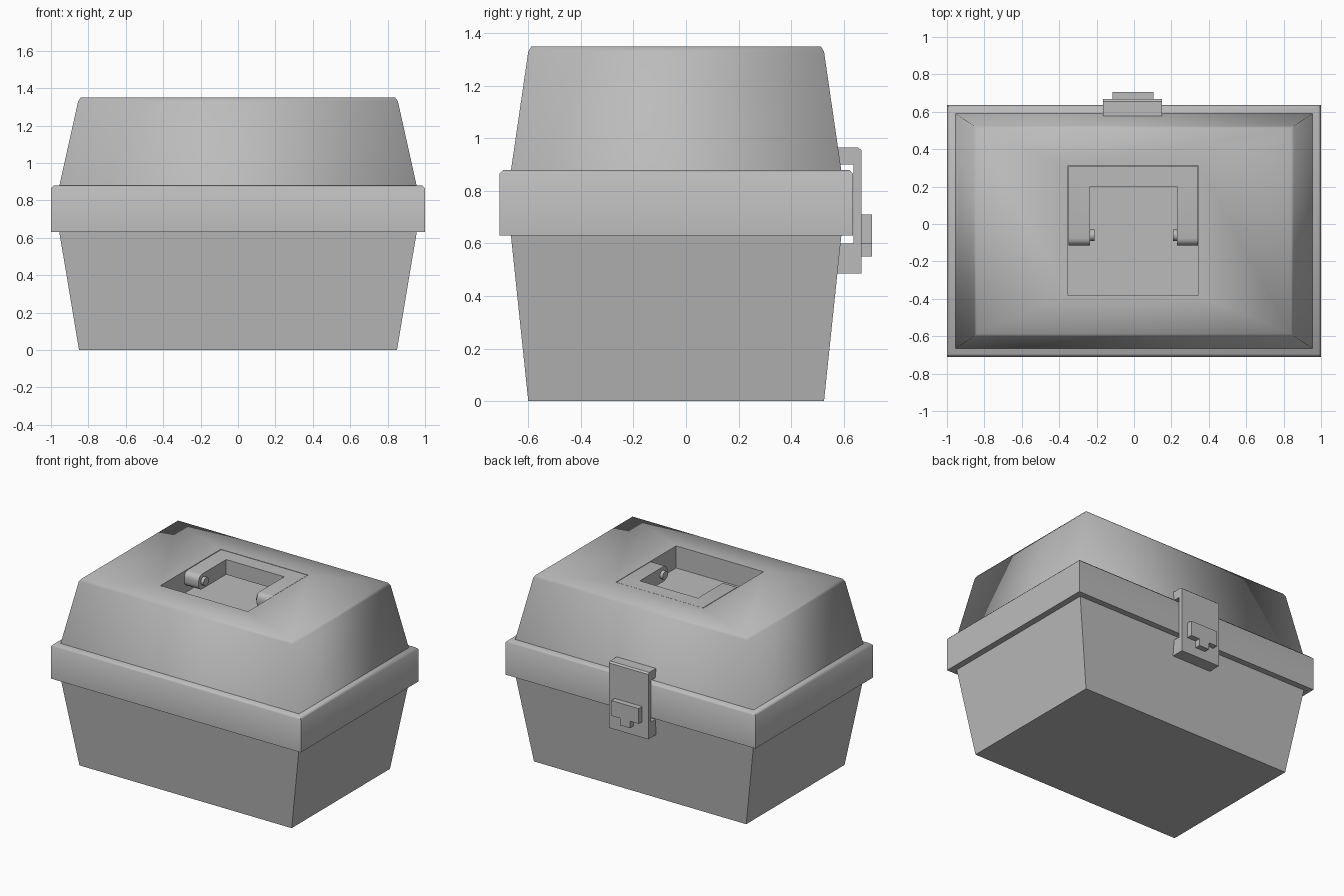
import bpy, bmesh, math
from mathutils import Matrix

cube = bpy.data.objects.get("Cube")
if cube:
    bpy.data.objects.remove(cube, do_unlink=True)

GREY = (0.5, 0.5, 0.5, 1)
grey = bpy.data.materials.new("plain_grey")
grey.use_nodes = True
grey.diffuse_color = GREY
grey.node_tree.nodes["Principled BSDF"].inputs["Base Color"].default_value = GREY


def finish(name, bm, angle=None):
    """Turn a bmesh into a named object, smoothed below the given angle."""
    bmesh.ops.recalc_face_normals(bm, faces=bm.faces)
    if angle is not None:
        for f in bm.faces:
            f.smooth = True
        for e in bm.edges:
            if e.calc_face_angle(0) > math.radians(angle):
                e.smooth = False
    mesh = bpy.data.meshes.new(name)
    bm.to_mesh(mesh)
    bm.free()
    mesh.materials.append(grey)
    obj = bpy.data.objects.new(name, mesh)
    bpy.context.collection.objects.link(obj)
    return obj


def loft(rings):
    """Closed stack of rectangles, each (x0, x1, y0, y1, z)."""
    bm = bmesh.new()
    loops = []
    for x0, x1, y0, y1, z in rings:
        corners = ((x0, y0), (x1, y0), (x1, y1), (x0, y1))
        loops.append([bm.verts.new((x, y, z)) for x, y in corners])
    for a, b in zip(loops, loops[1:]):
        for i in range(4):
            j = (i + 1) % 4
            bm.faces.new((a[i], a[j], b[j], b[i]))
    bm.faces.new(loops[0])
    bm.faces.new(loops[-1])
    return bm, loops


def extrude(points, place, vector):
    """Extrude a 2D outline, placed in 3D by a function, along a vector."""
    bm = bmesh.new()
    face = bm.faces.new([bm.verts.new(place(u, v)) for u, v in points])
    out = bmesh.ops.extrude_face_region(bm, geom=[face])
    verts = [g for g in out["geom"] if isinstance(g, bmesh.types.BMVert)]
    bmesh.ops.translate(bm, verts=verts, vec=vector)
    return bm


# Tapered lower box
bm, _ = loft([(-0.85, 0.85, -0.60, 0.525, 0), (-0.957, 0.957, -0.667, 0.592, 0.64)])
finish("lower_box", bm, 30)

# Rim band with a softened top edge
bm, _ = loft([(-1, 1, -0.71, 0.635, 0.63), (-1, 1, -0.71, 0.635, 0.865),
              (-0.985, 0.985, -0.695, 0.62, 0.88)])
finish("rim_band", bm, 50)

# Lid, smooth all round, with a sharp handle recess sunk in its top
HOLE = (-0.355, 0.345, -0.38, 0.31)
bm, loops = loft([(-0.957, 0.957, -0.667, 0.592, 0.87), (-0.855, 0.855, -0.60, 0.525, 1.33),
                  (-0.84, 0.84, -0.588, 0.513, 1.35), HOLE + (1.35,), HOLE + (1.19,)])
for f in bm.faces:
    f.smooth = True
for ring in (loops[0], loops[3], loops[4]):
    for i in range(4):
        bm.edges.get((ring[i], ring[(i + 1) % 4])).smooth = False
for a, b in zip(loops[3], loops[4]):
    bm.edges.get((a, b)).smooth = False
finish("lid", bm)

# U-shaped carry handle lying in the recess, rounded at the arm ends
u_shape = [(-0.35, -0.115), (-0.235, -0.115), (-0.235, 0.2), (0.23, 0.2),
           (0.23, -0.115), (0.342, -0.115), (0.342, 0.307), (-0.35, 0.307)]
bm = extrude(u_shape, lambda x, y: (x, y, 1.24), (0, 0, 0.109))
ends = [e for e in bm.edges
        if all(v.co.y < -0.1 for v in e.verts) and abs(e.verts[0].co.z - e.verts[1].co.z) < 0.01]
bmesh.ops.bevel(bm, geom=ends, offset=0.04, segments=4, profile=0.5, affect='EDGES')
finish("carry_handle", bm, 35)

# Hinge pins on the inner sides of the arms
for side, x in (("right", -0.225), ("left", 0.22)):
    bm = bmesh.new()
    turn = Matrix.Translation((x, -0.06, 1.295)) @ Matrix.Rotation(math.pi / 2, 4, 'Y')
    bmesh.ops.create_cone(bm, cap_ends=True, segments=16, radius1=0.03, radius2=0.03,
                          depth=0.025, matrix=turn)
    finish(side + "_hinge_pin", bm, 40)

# C-shaped latch clasping the rim at the back
clasp = [(0.57, 0.965), (0.655, 0.965), (0.667, 0.955), (0.667, 0.485), (0.56, 0.485),
         (0.56, 0.60), (0.637, 0.60), (0.637, 0.90), (0.57, 0.90)]
bm = extrude(clasp, lambda y, z: (-0.165, y, z), (0.315, 0, 0))
finish("latch_clasp", bm)

# T-shaped finger tab on the latch
tab = [(-0.11, 0.71), (0.11, 0.71), (0.11, 0.60), (0.04, 0.60),
       (0.04, 0.55), (-0.04, 0.55), (-0.04, 0.60), (-0.11, 0.60)]
bm = extrude(tab, lambda x, z: (x - 0.006, 0.66, z), (0, 0.047, 0))
finish("latch_tab", bm)
